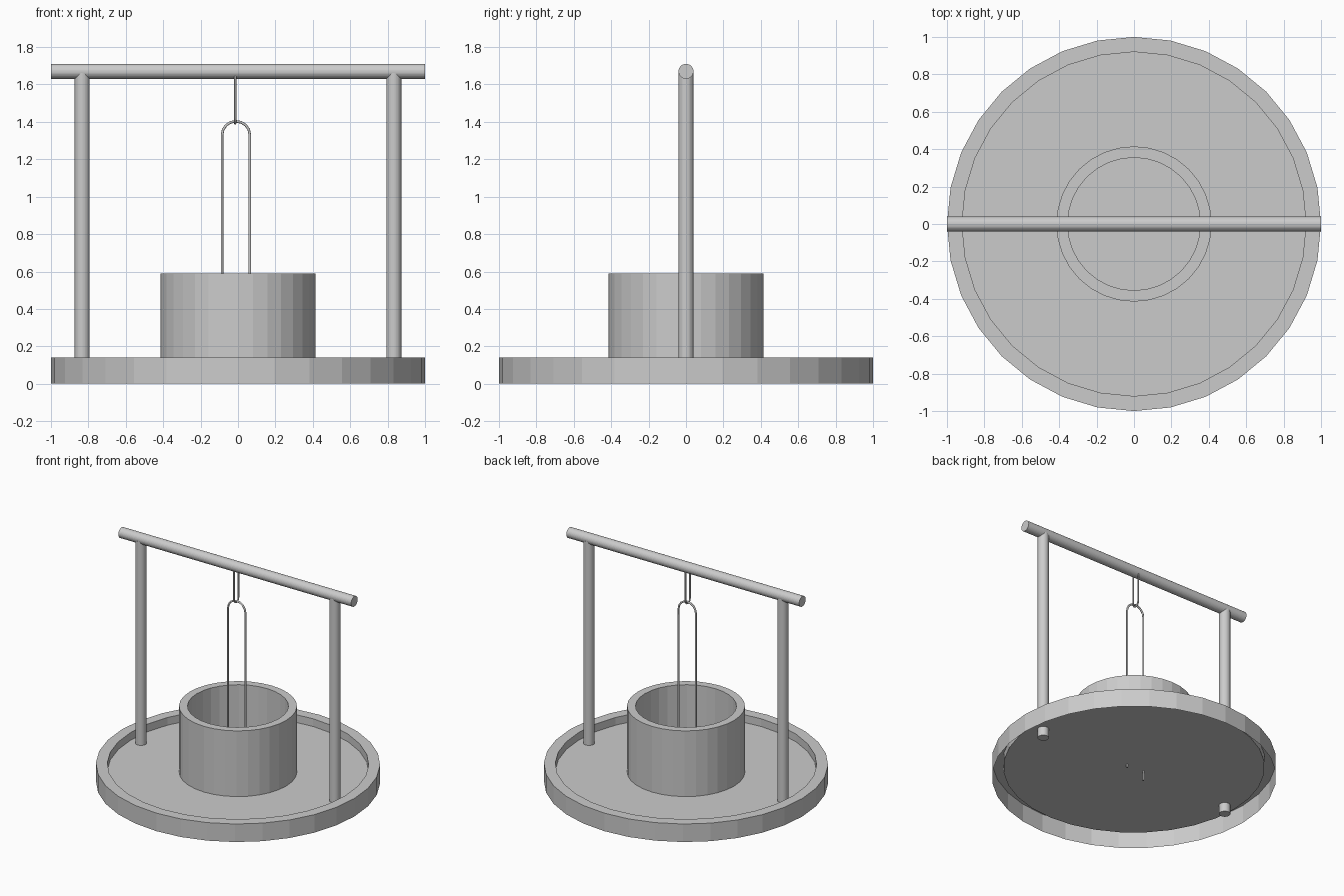
import bpy
import bmesh
from math import sin, cos, pi

if "Cube" in bpy.data.objects:
    bpy.data.objects.remove(bpy.data.objects["Cube"])

SIDES = 32
FLOOR = 0.08


def lathe(name, profile, cap=False):
    """Spin an (r, z) profile around z; optionally close the last ring."""
    bm = bmesh.new()
    rings = [[bm.verts.new((r * cos(2 * pi * i / SIDES), r * sin(2 * pi * i / SIDES), z))
              for i in range(SIDES)] for r, z in profile]
    for a, b in zip(rings, rings[1:]):
        for i in range(SIDES):
            j = (i + 1) % SIDES
            bm.faces.new((a[i], a[j], b[j], b[i]))
    if cap:
        bm.faces.new(rings[-1])
    mesh = bpy.data.meshes.new(name)
    bm.to_mesh(mesh)
    bm.free()
    obj = bpy.data.objects.new(name, mesh)
    bpy.context.collection.objects.link(obj)
    return obj


def rod(name, radius, length, location, rotation=(0, 0, 0)):
    bpy.ops.mesh.primitive_cylinder_add(vertices=SIDES, radius=radius, depth=length,
                                        location=location, rotation=rotation)
    bpy.context.object.name = name


def wire(name, points, radius):
    """Round wire following a polyline."""
    curve = bpy.data.curves.new(name, 'CURVE')
    curve.dimensions = '3D'
    curve.bevel_depth = radius
    curve.bevel_resolution = 2
    curve.use_fill_caps = True
    spline = curve.splines.new('POLY')
    spline.points.add(len(points) - 1)
    for p, co in zip(spline.points, points):
        p.co = (*co, 1)
    obj = bpy.data.objects.new(name, curve)
    bpy.context.collection.objects.link(obj)


def arch(half_width, height, steps=8):
    """Half ellipse as (across, up) pairs, left to right."""
    return [(-half_width * cos(pi * i / steps), height * sin(pi * i / steps))
            for i in range(steps + 1)]


# Rimmed tray, hollow underneath
lathe("tray", [(1, 0), (1, 0.14), (0.92, 0.14), (0.92, FLOOR)], cap=True)

# Round well wall standing on the tray
lathe("well_wall", [(0.415, FLOOR), (0.415, 0.59), (0.355, 0.59), (0.355, FLOOR)])

# Posts and crossbar
for side, x in (("left", -0.833), ("right", 0.833)):
    rod(side + "_post", 0.04, 1.65, (x, 0, 0.01 + 1.65 / 2))
rod("crossbar", 0.04, 2, (0, 0, 1.67), (0, pi / 2, 0))

# Long wire loop reaching down into the well
cx = -0.011
loop = [(cx + u, 0, 1.332 + v) for u, v in arch(0.074, 0.071)]
wire("hanging_loop", [(cx - 0.074, 0, 0.005)] + loop + [(cx + 0.074, 0, 0.055)], 0.007)

# Short wire hook under the crossbar, turned a quarter
hx = -0.015
hook = [(hx, u, 1.42 - v) for u, v in arch(0.027, 0.028)]
wire("bar_hook", [(hx, -0.027, 1.66)] + hook + [(hx, 0.027, 1.66)], 0.006)
